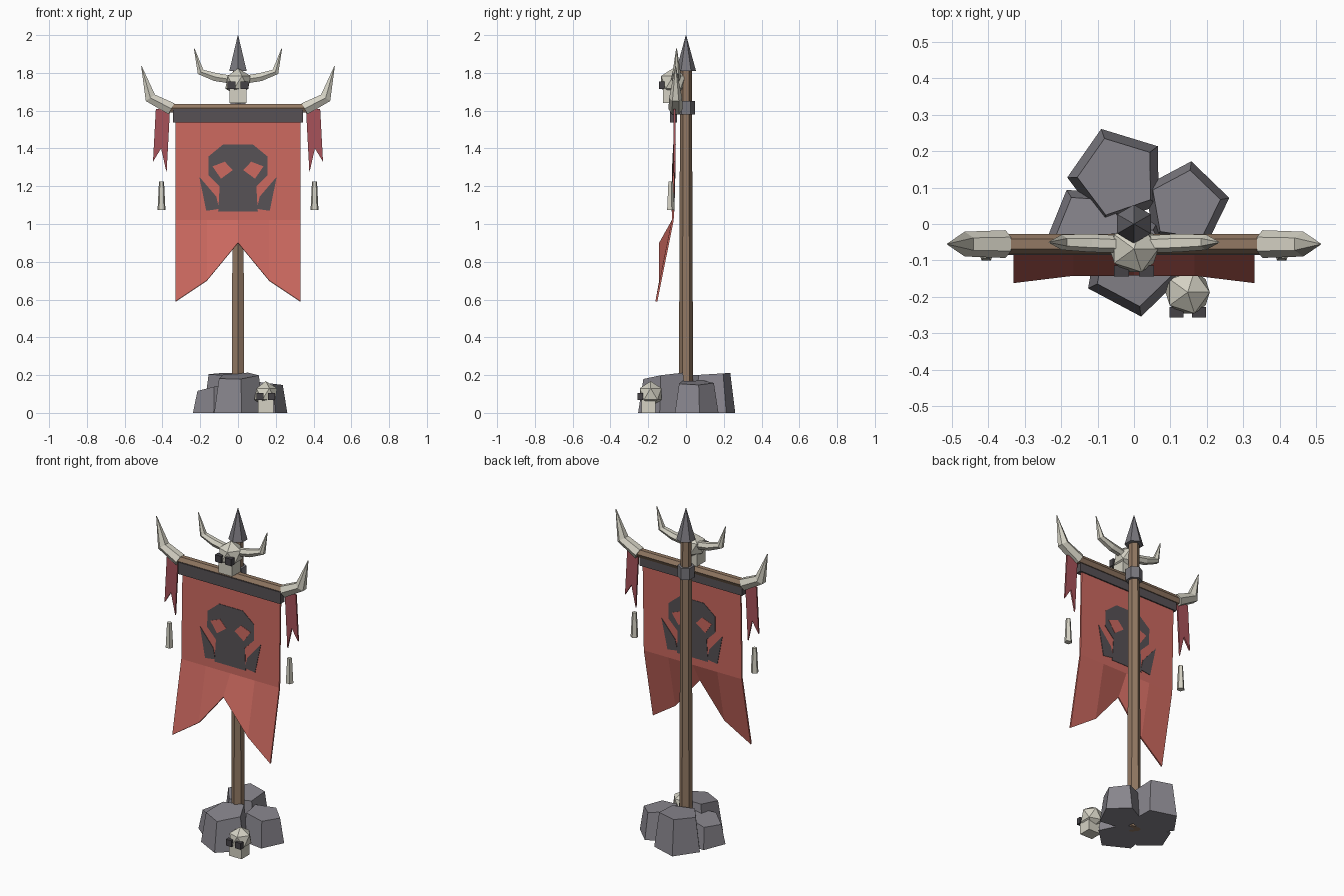
import bpy, bmesh, math
from mathutils import Vector, Matrix

if "Cube" in bpy.data.objects:
    bpy.data.objects.remove(bpy.data.objects["Cube"])


def material(name, rgb):
    m = bpy.data.materials.new(name)
    m.use_nodes = True
    m.diffuse_color = (*rgb, 1)
    m.node_tree.nodes["Principled BSDF"].inputs["Base Color"].default_value = (*rgb, 1)
    return m


RED = material("banner red", (0.60, 0.14, 0.115))
TASSEL = material("dark red cloth", (0.39, 0.085, 0.10))
DARK = material("charcoal", (0.095, 0.083, 0.09))
SOCKET = material("socket black", (0.06, 0.055, 0.062))
WOOD = material("wood brown", (0.29, 0.19, 0.125))
BONE = material("bone", (0.66, 0.64, 0.55))
ROCK = material("rock grey", (0.25, 0.24, 0.27))
METAL = material("iron grey", (0.19, 0.185, 0.205))


def finish(name, bm, mat):
    bmesh.ops.recalc_face_normals(bm, faces=bm.faces)
    me = bpy.data.meshes.new(name)
    bm.to_mesh(me)
    bm.free()
    me.materials.append(mat)
    ob = bpy.data.objects.new(name, me)
    bpy.context.scene.collection.objects.link(ob)
    return ob


def loft(name, rings, mat):
    """Join equal rings of points and cap both ends."""
    bm = bmesh.new()
    loops = [[bm.verts.new(p) for p in ring] for ring in rings]
    n = len(loops[0])
    for a, b in zip(loops, loops[1:]):
        for i in range(n):
            j = (i + 1) % n
            bm.faces.new((a[i], a[j], b[j], b[i]))
    bm.faces.new(loops[0])
    bm.faces.new(loops[-1])
    return finish(name, bm, mat)


def tube(name, path, radii, mat, sides=6):
    """Faceted tube along a path lying in an xz plane."""
    pts = [Vector(p) for p in path]
    side = Vector((0, 1, 0))
    rings = []
    for i, (p, r) in enumerate(zip(pts, radii)):
        d = (pts[min(i + 1, len(pts) - 1)] - pts[max(i - 1, 0)]).normalized()
        n = side.cross(d)
        angles = [math.tau * k / sides for k in range(sides)]
        rings.append([p + r * (math.cos(a) * side + math.sin(a) * n) for a in angles])
    return loft(name, rings, mat)


def box(name, centre, size, mat):
    bm = bmesh.new()
    bmesh.ops.create_cube(bm, size=1, matrix=Matrix.Translation(centre) @ Matrix.Diagonal((*size, 1)))
    return finish(name, bm, mat)


def plate(name, outline, y_at, offset, thick, mat):
    """Thin flat piece following the cloth surface."""
    rings = [[(x, y_at(z) + offset + s * thick / 2, z) for x, z in outline] for s in (-1, 1)]
    return loft(name, rings, mat)


def mirrored(points, s):
    return [(s * p[0], *p[1:]) for p in points]


def skull(name, centre, k):
    c = Vector(centre)
    bm = bmesh.new()
    bmesh.ops.create_icosphere(bm, subdivisions=1, radius=0.068 * k, matrix=Matrix.Translation(c))
    finish(name + "_cranium", bm, BONE)
    box(name + "_jaw", c + k * Vector((0, -0.012, -0.062)), (0.084 * k, 0.075 * k, 0.076 * k), BONE)
    for s, side in ((1, "left"), (-1, "right")):
        box(f"{name}_{side}_socket", c + k * Vector((s * 0.031, -0.055, -0.014)),
            (0.038 * k, 0.028 * k, 0.038 * k), SOCKET)


def rock(name, centre, radius, turn, height, taper, tilt):
    cx, cy = centre
    rings = [[], []]
    for i in range(5):
        a = math.radians(turn + 72 * i)
        dx, dy = radius * math.cos(a), radius * math.sin(a)
        rings[0].append((cx + dx, cy + dy, 0))
        rings[1].append((cx + dx * taper, cy + dy * taper, height + tilt[0] * dx + tilt[1] * dy))
    loft(name, rings, ROCK)


# Pole, spear tip and iron collar
tube("pole", [(0, 0, 0), (0, 0, 1.82)], [0.038, 0.031], WOOD)
tube("spear_tip", [(0, 0, 1.81), (0, 0, 2)], [0.053, 0.001], METAL)
tube("collar", [(0, 0, 1.58), (0, 0, 1.65)], [0.047, 0.047], METAL)

# Crossbar and cloth header
BAR_Y = -0.055
tube("crossbar", [(-0.38, BAR_Y, 1.613), (0.38, BAR_Y, 1.613)], [0.027, 0.027], WOOD)
box("banner_header", (0, -0.066, 1.574), (0.69, 0.038, 0.072), DARK)


# Banner with a forked, forward-swept tail
def cloth_y(z):
    return -0.058 - 0.012 * (1.6 - z) / 0.58


bm = bmesh.new()
columns = [-0.33, -0.165, 0, 0.165, 0.33]
tail = [(0.59, -0.157), (0.70, -0.137), (0.90, -0.137), (0.70, -0.137), (0.59, -0.157)]
rows = [[bm.verts.new((x, cloth_y(z), z)) for x in columns] for z in (1.6, 1.3, 1.02)]
rows.append([bm.verts.new((x, y, z)) for x, (z, y) in zip(columns, tail)])
for a, b in zip(rows, rows[1:]):
    for i in range(4):
        bm.faces.new((a[i], a[i + 1], b[i + 1], b[i]))
banner = finish("banner", bm, RED)
solid = banner.modifiers.new("thickness", "SOLIDIFY")
solid.thickness = 0.01
solid.offset = 0

# Painted skull emblem on both sides of the cloth
half = [(0.08, 1.42), (0.157, 1.357), (0.157, 1.26), (0.097, 1.2), (0.105, 1.065)]
face = half + mirrored(half[::-1], -1)
eye = [(0.135, 1.305), (0.07, 1.33), (0.028, 1.285), (0.09, 1.24)]
tusk = [(0.205, 1.25), (0.168, 1.07), (0.10, 1.08), (0.115, 1.145)]
for s, where in ((-1, "front"), (1, "back")):
    plate(f"emblem_face_{where}", face, cloth_y, s * 0.006, 0.003, DARK)
    for m, side in ((1, "left"), (-1, "right")):
        plate(f"emblem_{side}_eye_{where}", mirrored(eye, m), cloth_y, s * 0.0075, 0.003, RED)
        plate(f"emblem_{side}_tusk_{where}", mirrored(tusk, m), cloth_y, s * 0.0065, 0.003, DARK)

# Paired horns, tassels and hanging bones
bar_horn = [(0.352, BAR_Y, 1.61), (0.464, BAR_Y, 1.668), (0.511, BAR_Y, 1.835)]
skull_horn = [(0.04, -0.055, 1.765), (0.12, -0.052, 1.778), (0.198, -0.05, 1.805), (0.232, -0.05, 1.93)]
tassel = [(0.36, 1.61), (0.435, 1.61), (0.45, 1.33), (0.407, 1.40), (0.378, 1.27)]
bone = [(0.405, -0.082, 1.075), (0.405, -0.082, 1.225)]
for s, side in ((1, "left"), (-1, "right")):
    tube(f"{side}_bar_horn", mirrored(bar_horn, s), [0.038, 0.034, 0.002], BONE)
    tube(f"{side}_skull_horn", mirrored(skull_horn, s), [0.024, 0.025, 0.021, 0.002], BONE)
    plate(f"{side}_tassel", mirrored(tassel, s), lambda z: -0.06, 0, 0.01, TASSEL)
    tube(f"{side}_hanging_bone", mirrored(bone, s), [0.022, 0.014], BONE, sides=5)

# Skulls
skull("top_skull", (0, -0.068, 1.75), 1.1)
skull("ground_skull", (0.147, -0.187, 0.1), 1)

# Rocks around the foot
rock("back_rock", (-0.045, 0.13), 0.138, 37, 0.205, 0.8, (0, 0.05))
rock("left_rock", (0.14, 0.05), 0.123, 10, 0.16, 0.8, (-0.1, 0))
rock("right_rock", (-0.12, -0.01), 0.122, 50, 0.14, 0.8, (0.2, 0))
rock("front_rock", (0, -0.115), 0.14, -82, 0.195, 0.8, (0.05, 0.12))
